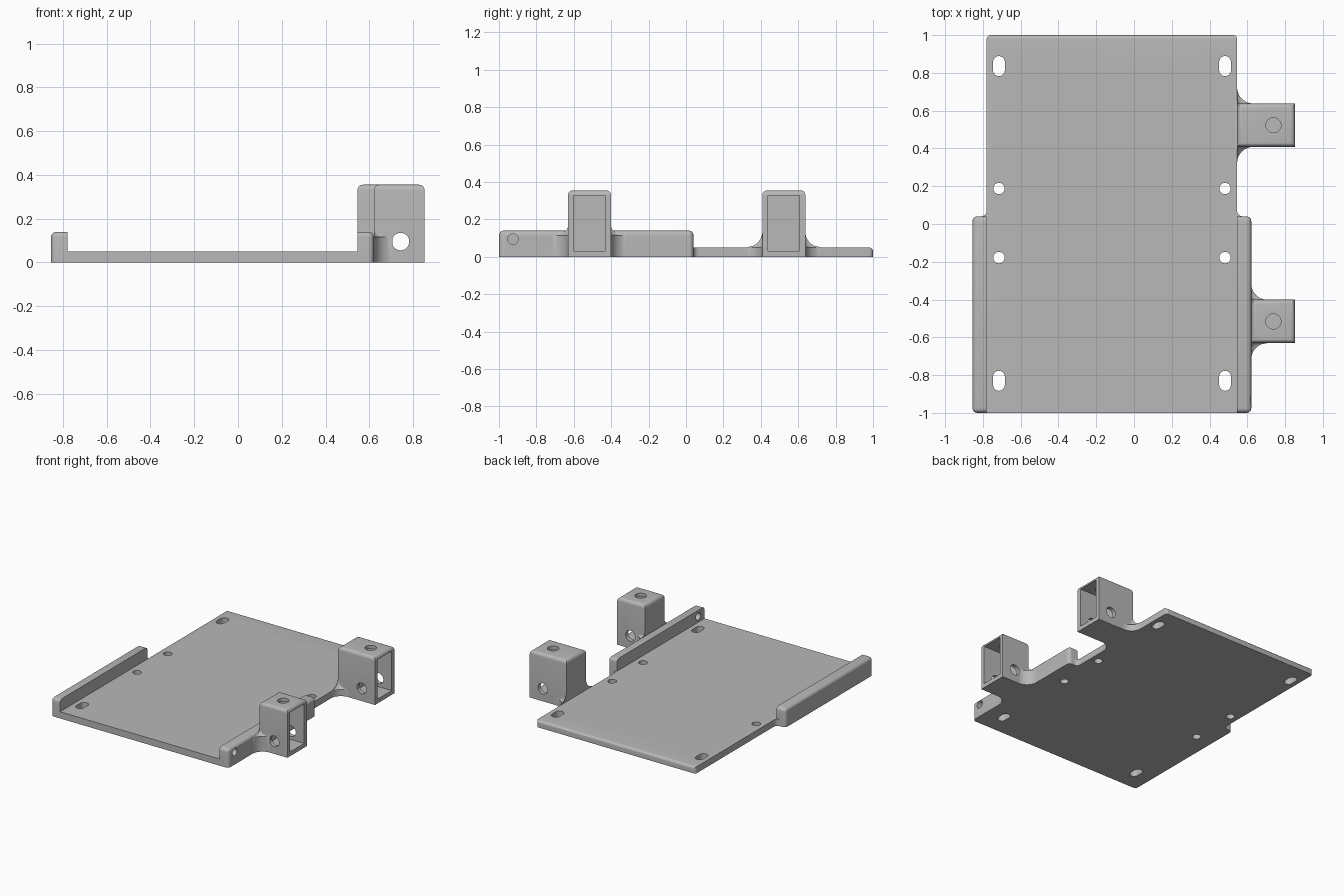
import bpy, bmesh
from math import sin, cos, pi, sqrt
from mathutils import Matrix, Vector

if "Cube" in bpy.data.objects:
    bpy.data.objects.remove(bpy.data.objects["Cube"], do_unlink=True)

grey = bpy.data.materials.new("plain grey")
grey.use_nodes = True
colour = (0.48, 0.48, 0.48, 1)
grey.diffuse_color = colour
grey.node_tree.nodes["Principled BSDF"].inputs["Base Color"].default_value = colour


def add_object(name, bm):
    bmesh.ops.recalc_face_normals(bm, faces=bm.faces[:])
    mesh = bpy.data.meshes.new(name)
    bm.to_mesh(mesh)
    bm.free()
    mesh.materials.append(grey)
    ob = bpy.data.objects.new(name, mesh)
    bpy.context.collection.objects.link(ob)
    return ob


def box(name, low, high, radius=0, rule=None):
    """Box between two corners; edges whose centre fits the rule are rounded."""
    low, high = Vector(low), Vector(high)
    bm = bmesh.new()
    bmesh.ops.create_cube(bm, size=1)
    for v in bm.verts:
        v.co = Vector(high[i] if v.co[i] > 0 else low[i] for i in range(3))
    if rule:
        mid = (low + high) / 2
        sign = lambda e: [(d > 1e-4) - (d < -1e-4)
                          for d in (e.verts[0].co + e.verts[1].co) / 2 - mid]
        edges = [e for e in bm.edges if rule(*sign(e))]
        bmesh.ops.bevel(bm, geom=edges, offset=radius, segments=5,
                        profile=0.5, affect='EDGES', clamp_overlap=True)
    return add_object(name, bm)


def rod(centre, radius, depth, axis='Z', stretch=0):
    """Cylinder cutter, optionally stretched along y into a slot."""
    bm = bmesh.new()
    n = 32
    bmesh.ops.create_cone(bm, cap_ends=True, segments=n, radius1=radius,
                          radius2=radius, depth=depth, matrix=Matrix.Rotation(pi / n, 4, 'Z'))
    for v in bm.verts:
        v.co.y += stretch if v.co.y > 0 else -stretch
    if axis != 'Z':
        bm.transform(Matrix.Rotation(pi / 2, 4, 'Y' if axis == 'X' else 'X'))
    bm.transform(Matrix.Translation(centre))
    return add_object("cutter", bm)


def cut(ob, cutters):
    for c in cutters:
        mod = ob.modifiers.new("cut", 'BOOLEAN')
        mod.operation, mod.solver, mod.object = 'DIFFERENCE', 'EXACT', c
        bpy.context.view_layer.objects.active = ob
        bpy.ops.object.modifier_apply(modifier=mod.name)
        bpy.data.objects.remove(c, do_unlink=True)


def fillet(name, x, y, dx, dy, layers):
    """Concave corner filler lofted through (height, radius) layers."""
    bm = bmesh.new()
    n = 10
    loops = []
    for z, r in layers:
        plan = [(0, 0)] + [(r - r * sin(t), r - r * cos(t))
                           for t in (i * pi / 2 / n for i in range(n + 1))]
        loops.append([bm.verts.new((x + dx * a, y + dy * b, z)) for a, b in plan])
    for a, b in zip(loops, loops[1:]):
        for i in range(len(a)):
            j = (i + 1) % len(a)
            bm.faces.new((a[i], a[j], b[j], b[i]))
    bm.faces.new(loops[0])
    bm.faces.new(loops[-1])
    return add_object(name, bm)


def flare(base, r, height):
    """Full radius up to the base height, then a curved taper."""
    steps = [i / 8 for i in range(8)]
    return [(0, r)] + [(base + height * s, r * (1 - sqrt(1 - (1 - s) ** 2)) if s else r)
                       for s in steps]


# Base plate with corner slots and middle holes
LEFT, RIGHT, WALL = -0.78, 0.546, 0.075
THICK, WALL_END = 0.05, 0.04
plate = box("base_plate", (LEFT, -1, 0), (RIGHT, 1, THICK), 0.02,
            lambda x, y, z: y > 0 and z >= 0)
holes = []
for x in (-0.715, 0.482):
    holes += [rod((x, y, 0), 0.031, 0.4, stretch=0.022) for y in (-0.83, 0.836)]
    holes += [rod((x, y, 0), 0.03, 0.4) for y in (-0.178, 0.188)]
cut(plate, holes)

# Side walls with cross holes, and the small blend at each wall end
for name, edge, side in (("right_wall", LEFT, -1), ("left_wall", RIGHT, 1)):
    xs = sorted((edge, edge + side * WALL))
    wall = box(name, (xs[0], -1, 0), (xs[1], WALL_END, 0.14), 0.025,
               lambda x, y, z: z >= 0 and x != -side)
    cut(wall, [rod((edge, y, 0.095), 0.028, 0.4, 'X') for y in (-0.925, -0.04)])
    fillet(name + "_blend", edge, WALL_END, side, 1, [(0, 0.03), (THICK, 0.03)])

# Hollow sockets on the left side, open outward
HALF, TOP, OUT = 0.115, 0.355, 0.853
sockets = (("front_socket", RIGHT + WALL, -0.516, flare(0.115, 0.085, 0.05)),
           ("back_socket", RIGHT, 0.523, flare(THICK, 0.085, 0.085)))
for name, x, y, layers in sockets:
    socket = box(name, (x, y - HALF, 0), (OUT, y + HALF, TOP), 0.025,
                 lambda a, b, c: c > 0)
    cut(socket, [
        box("cutter", (0.652, y - 0.084, 0.032), (1, y + 0.084, 0.329)),
        rod((0.743, y, 0.095), 0.04, 0.5, 'Y'),
        rod((0.738, y, TOP), 0.04, 0.15)])
    for side in (-1, 1):
        fillet(name + "_blend", x, y + side * HALF, 1, side, layers)

# Smooth the rounded surfaces, keep sharp edges
bpy.ops.object.select_all(action='DESELECT')
for ob in bpy.context.collection.objects:
    if ob.type == 'MESH' and grey.name in ob.data.materials:
        ob.select_set(True)
        bpy.context.view_layer.objects.active = ob
bpy.ops.object.shade_smooth_by_angle(angle=0.6)
